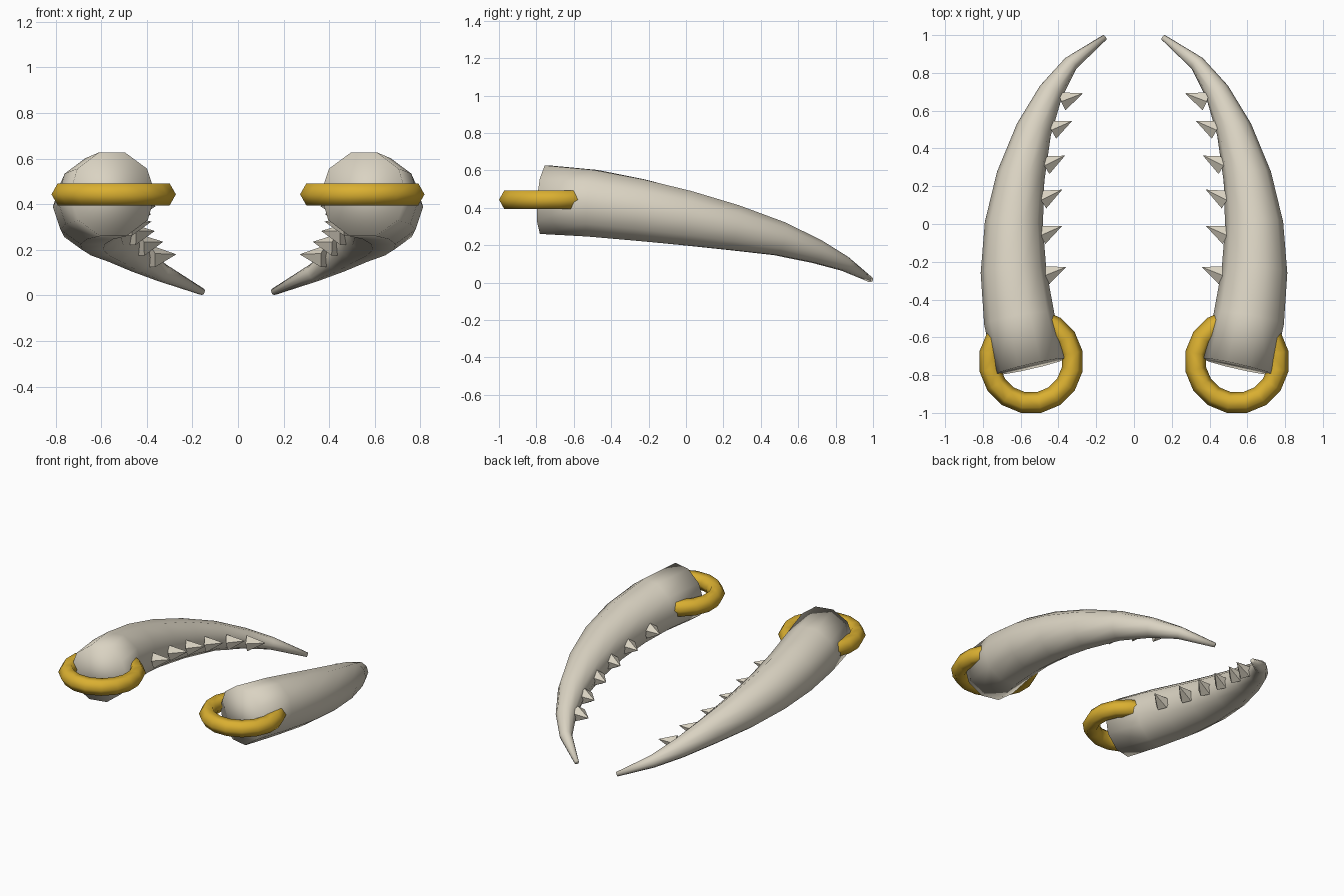
import bpy, bmesh, math
from mathutils import Vector

if "Cube" in bpy.data.objects:
    bpy.data.objects.remove(bpy.data.objects["Cube"])


def material(name, rgb):
    m = bpy.data.materials.new(name)
    m.diffuse_color = (*rgb, 1)
    m.use_nodes = True
    m.node_tree.nodes["Principled BSDF"].inputs["Base Color"].default_value = m.diffuse_color
    return m


BONE = material("bone", (0.70, 0.65, 0.54))
GOLD = material("gold", (0.70, 0.43, 0.03))


def loft(bm, stations, sides):
    """Skin round sections (x, y, z, radius) along a path and cap both ends."""
    pts = [Vector(s[:3]) for s in stations]
    rings = []
    for i, s in enumerate(stations):
        t = (pts[min(i + 1, len(pts) - 1)] - pts[max(i - 1, 0)]).normalized()
        side = t.cross(Vector((0, 0, 1))).normalized()
        up = side.cross(t)
        ring = []
        for k in range(sides):
            a = 2 * math.pi * (k + 0.5) / sides + math.pi / 2
            ring.append(bm.verts.new(pts[i] + (side * math.cos(a) + up * math.sin(a)) * s[3]))
        rings.append(ring)
    for a, b in zip(rings, rings[1:]):
        for k in range(sides):
            j = (k + 1) % sides
            bm.faces.new((a[k], a[j], b[j], b[k]))
    bm.faces.new(rings[0])
    bm.faces.new(rings[-1])


def finish(bm, name, mat, smooth):
    """Turn the mesh into an object mirrored to the other side."""
    bmesh.ops.recalc_face_normals(bm, faces=bm.faces)
    for f in bm.faces:
        f.smooth = smooth
    me = bpy.data.meshes.new(name)
    bm.to_mesh(me)
    bm.free()
    me.materials.append(mat)
    ob = bpy.data.objects.new(name, me)
    bpy.context.collection.objects.link(ob)
    mod = ob.modifiers.new("mirror", 'MIRROR')
    mod.use_mirror_merge = False
    return ob


# Curved, tapering tusks
bm = bmesh.new()
loft(bm, [
    (0.550, -0.755, 0.443, 0.193),
    (0.608, -0.50, 0.424, 0.188),
    (0.638, -0.25, 0.388, 0.174),
    (0.636, 0.00, 0.345, 0.154),
    (0.600, 0.25, 0.294, 0.128),
    (0.530, 0.50, 0.234, 0.095),
    (0.440, 0.70, 0.165, 0.066),
    (0.335, 0.85, 0.100, 0.041),
    (0.155, 0.988, 0.015, 0.015),
], 10)
finish(bm, "tusk", BONE, True)

# Spikes along the inner edge: base position and tip position
spikes = [
    ((0.380, 0.650, 0.167), (0.270, 0.692, 0.180)),
    ((0.430, 0.500, 0.217), (0.328, 0.545, 0.235)),
    ((0.468, 0.312, 0.265), (0.365, 0.362, 0.282)),
    ((0.485, 0.130, 0.305), (0.380, 0.182, 0.323)),
    ((0.488, -0.058, 0.340), (0.380, -0.010, 0.357)),
    ((0.465, -0.270, 0.375), (0.360, -0.228, 0.392)),
]
bm = bmesh.new()
for base, tip in spikes:
    b, t = Vector(base), Vector(tip)
    d = t - b
    rot = d.to_track_quat('Z', 'Y')
    geo = bmesh.ops.create_cone(bm, cap_ends=True, segments=5, radius1=0.054,
                                radius2=0.0, depth=d.length)
    for v in geo["verts"]:
        v.co = rot @ v.co + (b + t) / 2
finish(bm, "spikes", BONE, False)

# Gold rings through the tusk bases
bm = bmesh.new()
N, M, R, r = 16, 6, 0.222, 0.056
grid = []
for i in range(N):
    a = 2 * math.pi * (i + 0.5) / N
    row = []
    for j in range(M):
        p = 2 * math.pi * j / M
        w = R + r * math.cos(p)
        row.append(bm.verts.new((0.545 + w * math.cos(a), -0.727 + w * math.sin(a),
                                 0.443 + r * math.sin(p))))
    grid.append(row)
for i in range(N):
    for j in range(M):
        n, m = (i + 1) % N, (j + 1) % M
        bm.faces.new((grid[i][j], grid[n][j], grid[n][m], grid[i][m]))
finish(bm, "base_ring", GOLD, True)
